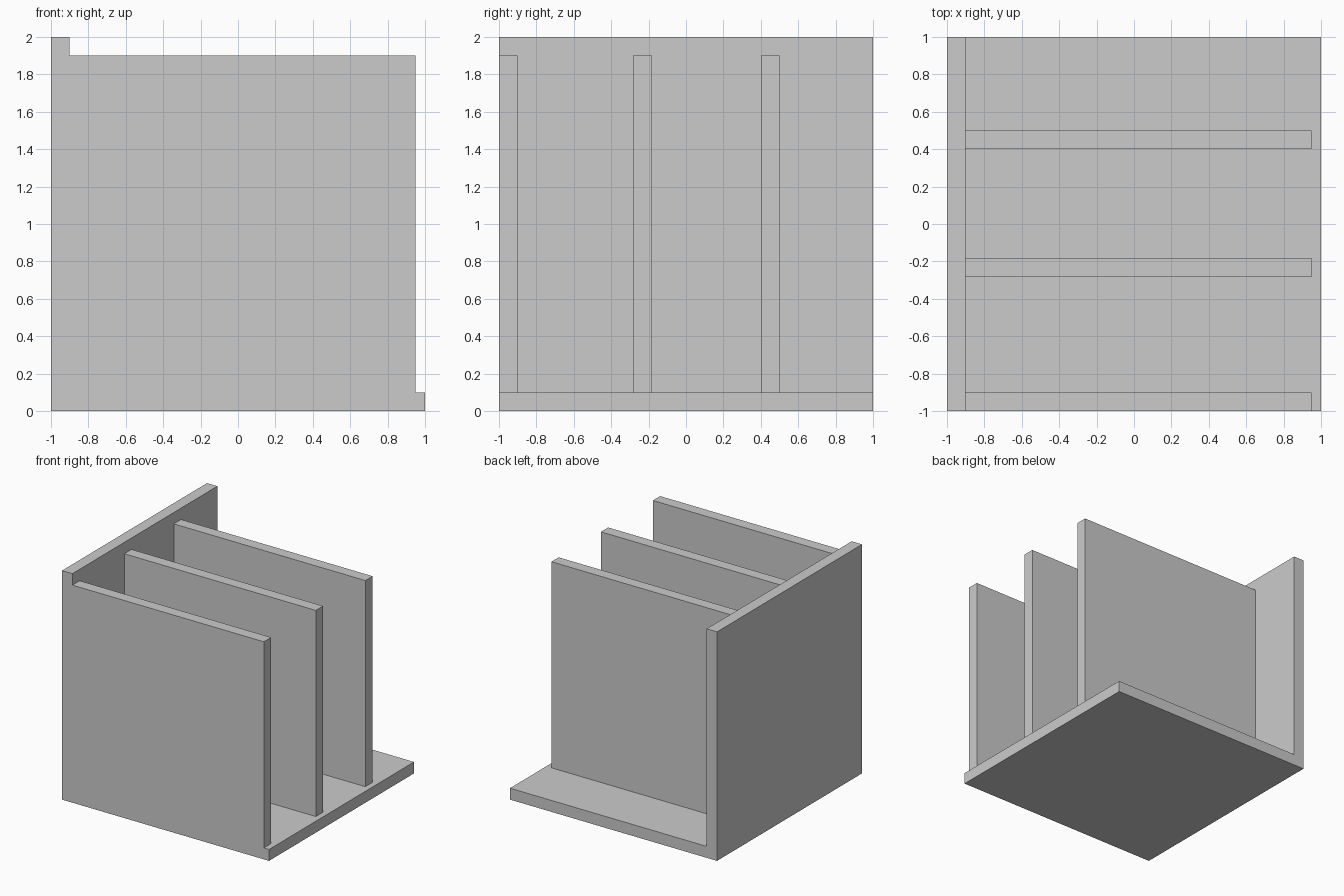
import bpy

if "Cube" in bpy.data.objects:
    bpy.data.objects.remove(bpy.data.objects["Cube"])


def box(name, x, y, z):
    """Add a box spanning the given (min, max) ranges."""
    spans = (x, y, z)
    bpy.ops.mesh.primitive_cube_add(size=1, location=[(a + b) / 2 for a, b in spans])
    obj = bpy.context.object
    obj.name = name
    obj.scale = [b - a for a, b in spans]
    bpy.ops.object.transform_apply(location=False, rotation=False, scale=True)
    return obj


T = 0.1  # board thickness

# Base board and full-height side wall
box("base_board", (-1 + T, 1), (-1, 1), (0, T))
box("side_wall", (-1, -1 + T), (-1, 1), (0, 2))

# Upright dividers running from the wall towards the open side
for i, y in enumerate((-1, -0.283, 0.4), 1):
    box(f"divider_{i}", (-1 + T, 0.95), (y, y + T), (T, 1.9))
